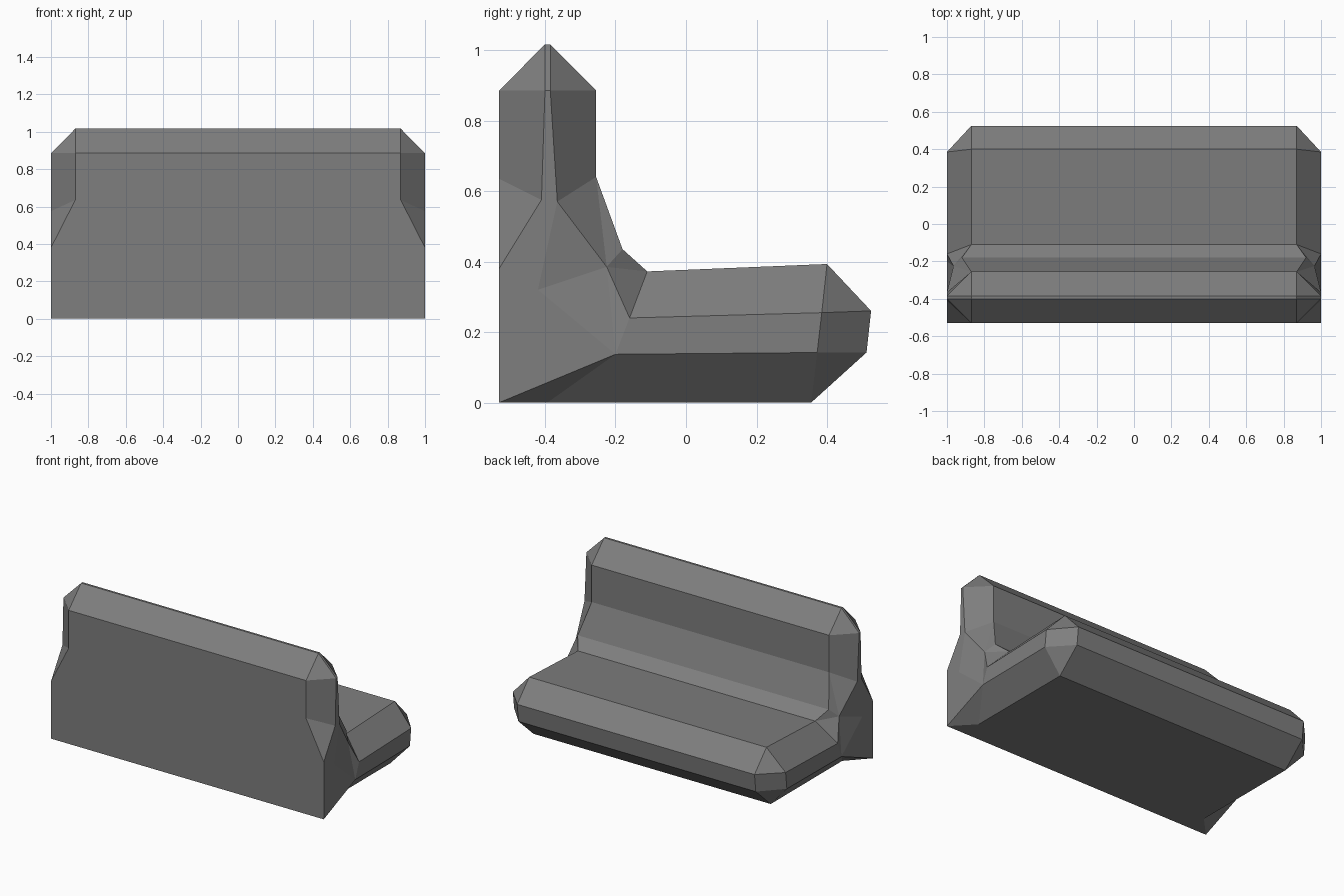
import bpy
import bmesh

cube = bpy.data.objects.get("Cube")
if cube:
    bpy.data.objects.remove(cube)

# One flat stone colour
stone = bpy.data.materials.new("stone grey")
stone.use_nodes = True
colour = (0.21, 0.21, 0.21, 1)
stone.diffuse_color = colour
bsdf = stone.node_tree.nodes["Principled BSDF"]
bsdf.inputs["Base Color"].default_value = colour
bsdf.inputs["Roughness"].default_value = 0.9

OUTER, INNER = 1.0, 0.87

# Lengthwise profile (y, z) where the chamfered ends begin
inner_profile = {
    "a": (-.53, .635), "b": (-.53, .885), "c": (-.4, 1.016), "d": (-.385, 1.016),
    "e": (-.255, .885), "f": (-.255, .64), "g": (-.18, .435), "h": (-.11, .372),
    "i": (.4, .393), "j": (.525, .26), "k": (.512, .142), "l": (.355, 0),
    "m": (-.393, 0),
}
# Outermost outline of each end
outer_profile = {
    "A": (-.53, 0), "B": (-.53, .38), "C": (-.41, .575), "D": (-.4, .885),
    "E": (-.385, .885), "F": (-.365, .57), "G": (-.225, .385), "H": (-.16, .24),
    "I": (.385, .255), "J": (.372, .142), "K": (-.2, .137), "L": (-.42, .32),
}
# Points in the seat corner that sit between the two outlines
pinched = {"g": 0.92, "G": 0.965}

# Faces of one end
back_chamfer = ["BCa", "aCDb", "bDc", "cDEd", "dEe", "eEFf"]
corner_blend = ["fFG", "fGg", "gGh", "GHh"]
seat_chamfer = ["hHIi", "iIj", "jIJk", "kJl"]
underside = ["lJKm", "KAm"]
end_panel = ["CFED", "ABCL", "LCF", "LFG", "LGK", "LKA", "GKH", "HKJI"]
end_faces = back_chamfer + corner_blend + seat_chamfer + underside + end_panel

bm = bmesh.new()
ends = {}
for side in (1, -1):
    ends[side] = {}
    for points, x in ((inner_profile, INNER), (outer_profile, OUTER)):
        for name, (y, z) in points.items():
            px = pinched.get(name, x)
            ends[side][name] = bm.verts.new((side * px, y, z))
    for face in end_faces:
        bm.faces.new([ends[side][n] for n in face])

left, right = ends[1], ends[-1]


def span(names):
    """Join a run of points to the same run on the opposite end."""
    bm.faces.new([left[n] for n in names] + [right[n] for n in reversed(names)])


# Long faces: wall, cap, backrest, seat, front lip and base
for strip in ("ABab", "bc", "cd", "de", "ef", "fg", "gh", "hi", "ij", "jk", "kl", "lmA"):
    span(strip)

bmesh.ops.recalc_face_normals(bm, faces=bm.faces[:])
mesh = bpy.data.meshes.new("bench")
bm.to_mesh(mesh)
bm.free()
mesh.materials.append(stone)
bench = bpy.data.objects.new("bench", mesh)
bpy.context.collection.objects.link(bench)
